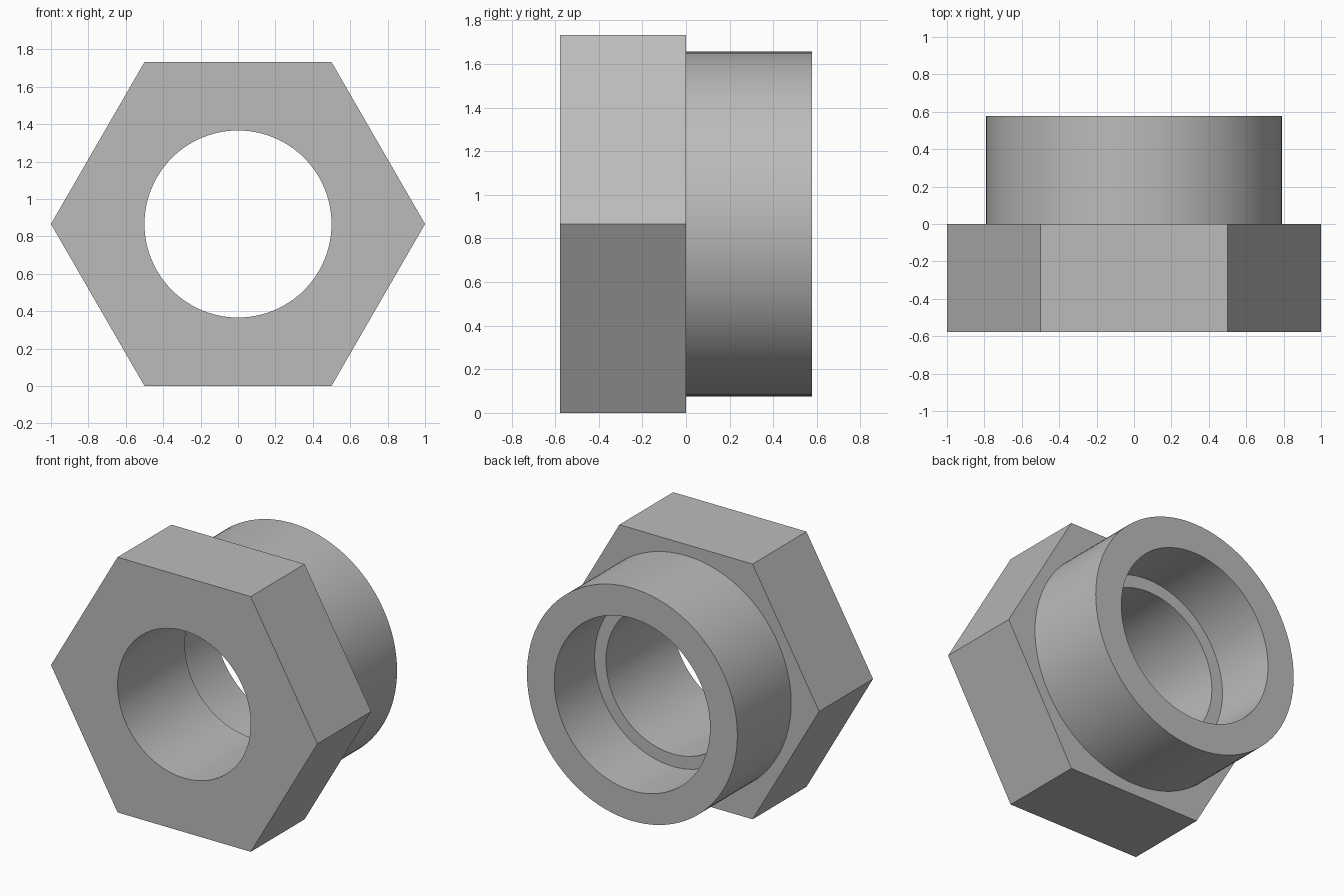
import bpy
import bmesh
import math

cube = bpy.data.objects.get("Cube")
if cube:
    bpy.data.objects.remove(cube, do_unlink=True)

HALF = 1 / math.sqrt(3)        # half of the overall depth
MID = math.sqrt(3) / 2         # height of the bore axis
STEP = HALF / 4                # where the bore widens
SEGMENTS = 96

steel = bpy.data.materials.new("steel_grey")
grey = (0.5, 0.5, 0.5, 1)
steel.diffuse_color = grey
steel.use_nodes = True
steel.node_tree.nodes["Principled BSDF"].inputs["Base Color"].default_value = grey

bm = bmesh.new()


def ring(radius, y, count):
    """Closed ring of vertices around the bore axis."""
    angles = [math.tau * i / count for i in range(count)]
    return [bm.verts.new((radius * math.cos(a), y, MID + radius * math.sin(a)))
            for a in angles]


def wall(a, b):
    """Quads joining two rings of equal count."""
    for i in range(len(a)):
        j = (i + 1) % len(a)
        bm.faces.new((a[i], a[j], b[j], b[i]))


def loop_edges(verts):
    return [bm.edges.get((verts[i - 1], verts[i])) for i in range(len(verts))]


def flat_fill(outer, inner):
    """Flat face between a hexagon and a round hole."""
    bmesh.ops.triangle_fill(bm, edges=loop_edges(outer) + loop_edges(inner),
                            use_beauty=True)


# Bore, counterbore, rear rim and collar, as one turned profile
profile = [(0.5, -HALF), (0.5, STEP), (0.585, STEP),
           (0.585, HALF), (0.79, HALF), (0.79, 0)]
rings = [ring(r, y, SEGMENTS) for r, y in profile]
for a, b in zip(rings, rings[1:]):
    wall(a, b)

# Hexagonal head around it
hex_front, hex_back = ring(1, -HALF, 6), ring(1, 0, 6)
wall(hex_front, hex_back)
flat_fill(hex_front, rings[0])
flat_fill(hex_back, rings[-1])

bmesh.ops.recalc_face_normals(bm, faces=bm.faces)
mesh = bpy.data.meshes.new("hex_bushing")
bm.to_mesh(mesh)
bm.free()
mesh.materials.append(steel)

bushing = bpy.data.objects.new("hex_bushing", mesh)
bpy.context.collection.objects.link(bushing)
bpy.ops.object.select_all(action="DESELECT")
bushing.select_set(True)
bpy.context.view_layer.objects.active = bushing
bpy.ops.object.shade_smooth_by_angle(angle=math.radians(30))
